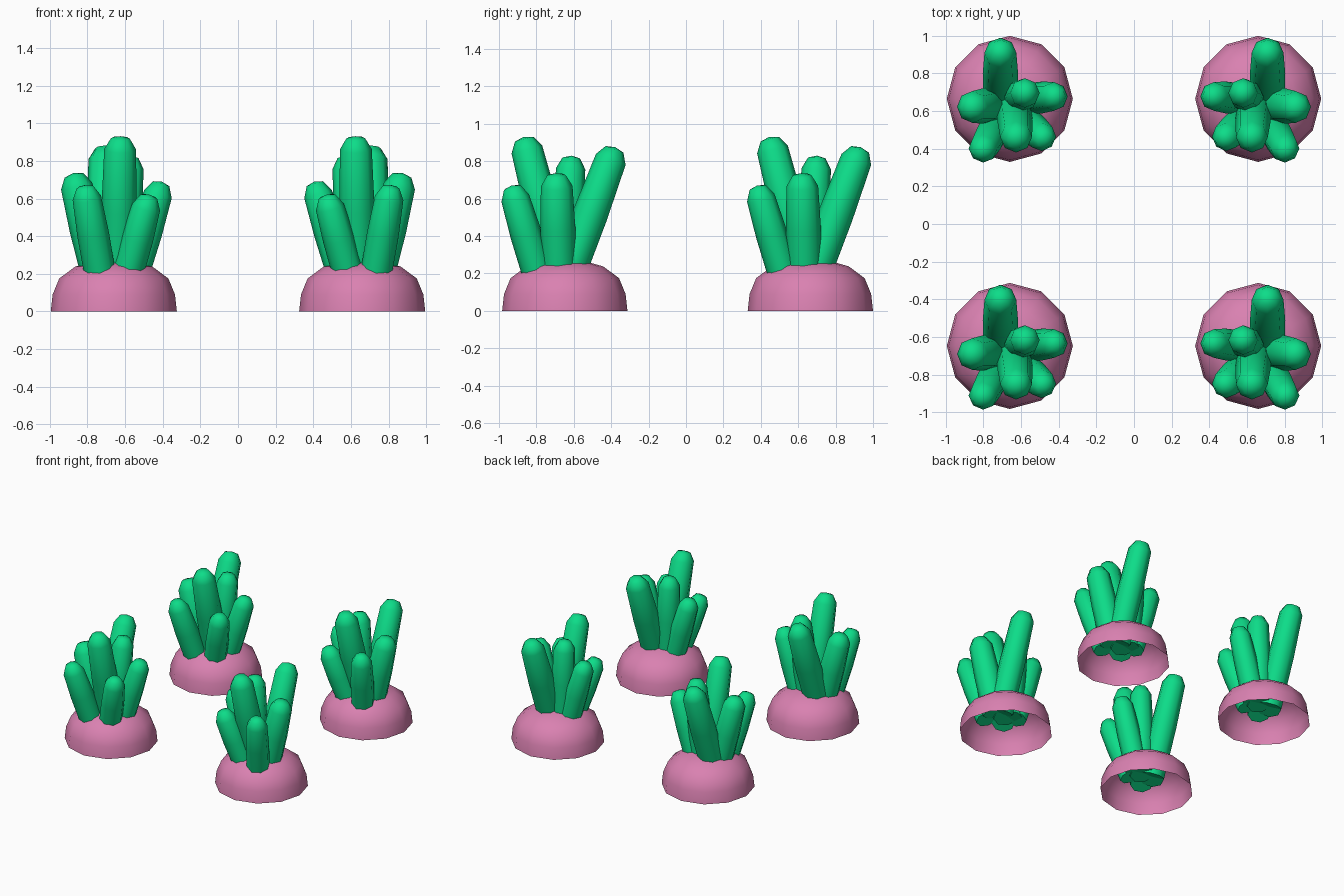
import bpy, math
from mathutils import Vector

if "Cube" in bpy.data.objects:
    bpy.data.objects.remove(bpy.data.objects["Cube"])


def material(name, rgb):
    m = bpy.data.materials.new(name)
    m.diffuse_color = (*rgb, 1)
    m.use_nodes = True
    m.node_tree.nodes["Principled BSDF"].inputs["Base Color"].default_value = m.diffuse_color
    return m


PINK = material("pink mound", (0.70, 0.22, 0.44))
GREEN = material("bright green", (0.004, 0.72, 0.25))


def lathe(name, rings, sides, mat, axis=Vector((0, 0, 1)), base=Vector((0, 0, 0)), close_start=False):
    """Revolve (radius, height) rings about an axis; the last ring is an apex."""
    rot = Vector((0, 0, 1)).rotation_difference(axis)
    verts, faces = [], []
    for r, h in rings[:-1]:
        for i in range(sides):
            a = 2 * math.pi * i / sides
            verts.append(base + rot @ Vector((r * math.cos(a), r * math.sin(a), h)))
    verts.append(base + rot @ Vector((0, 0, rings[-1][1])))
    n = len(rings) - 1
    for k in range(n):
        for i in range(sides):
            j = (i + 1) % sides
            a, b = k * sides + i, k * sides + j
            if k < n - 1:
                faces.append((a, b, b + sides, a + sides))
            else:
                faces.append((a, b, n * sides))
    if close_start:
        faces.append(tuple(reversed(range(sides))))
    me = bpy.data.meshes.new(name)
    me.from_pydata(verts, [], faces)
    me.materials.append(mat)
    for p in me.polygons:
        p.use_smooth = len(p.vertices) < 5
    ob = bpy.data.objects.new(name, me)
    bpy.context.collection.objects.link(ob)
    return ob


# Open-bottomed mound profile
MOUND = [(0.335, 0), (0.325, 0.09), (0.29, 0.175), (0.205, 0.238), (0.10, 0.268), (0, 0.275)]

# Stalks: name, base x/y at z 0.15, tip x/y/z, radius
STALKS = [
    ("back_stalk", (-0.05, 0.00), (-0.05, 0.27, 0.875), 0.092),
    ("tall_stalk", (0.02, -0.02), (0.035, -0.22, 0.93), 0.092),
    ("inner_stalk", (0.04, 0.00), (0.085, 0.035, 0.83), 0.085),
    ("left_stalk", (-0.07, -0.03), (-0.215, -0.045, 0.735), 0.092),
    ("front_left_stalk", (-0.065, -0.13), (-0.155, -0.285, 0.67), 0.083),
    ("front_right_stalk", (0.06, -0.10), (0.19, -0.22, 0.62), 0.083),
    ("right_stalk", (0.09, 0.00), (0.255, 0.015, 0.69), 0.083),
]

# Four plants: the right-hand pair mirrors the left-hand pair
for row, cy in (("front", -0.648), ("back", 0.665)):
    for side, m in (("left", 1), ("right", -1)):
        centre = Vector((-0.66 * m, cy, 0))
        tag = f"_{row}_{side}"
        lathe("mound" + tag, MOUND, 12, PINK, base=centre)
        for name, b, t, r in STALKS:
            base = centre + Vector((b[0] * m, b[1], 0.15))
            tip = centre + Vector((t[0] * m, t[1], t[2]))
            axis = tip - base
            L = axis.length
            rings = [(r, 0), (r * 1.02, L * 0.5), (r * 0.92, L - 0.07),
                     (r * 0.55, L - 0.012), (0, L)]
            lathe(name + tag, rings, 8, GREEN, axis.normalized(), base, True)
